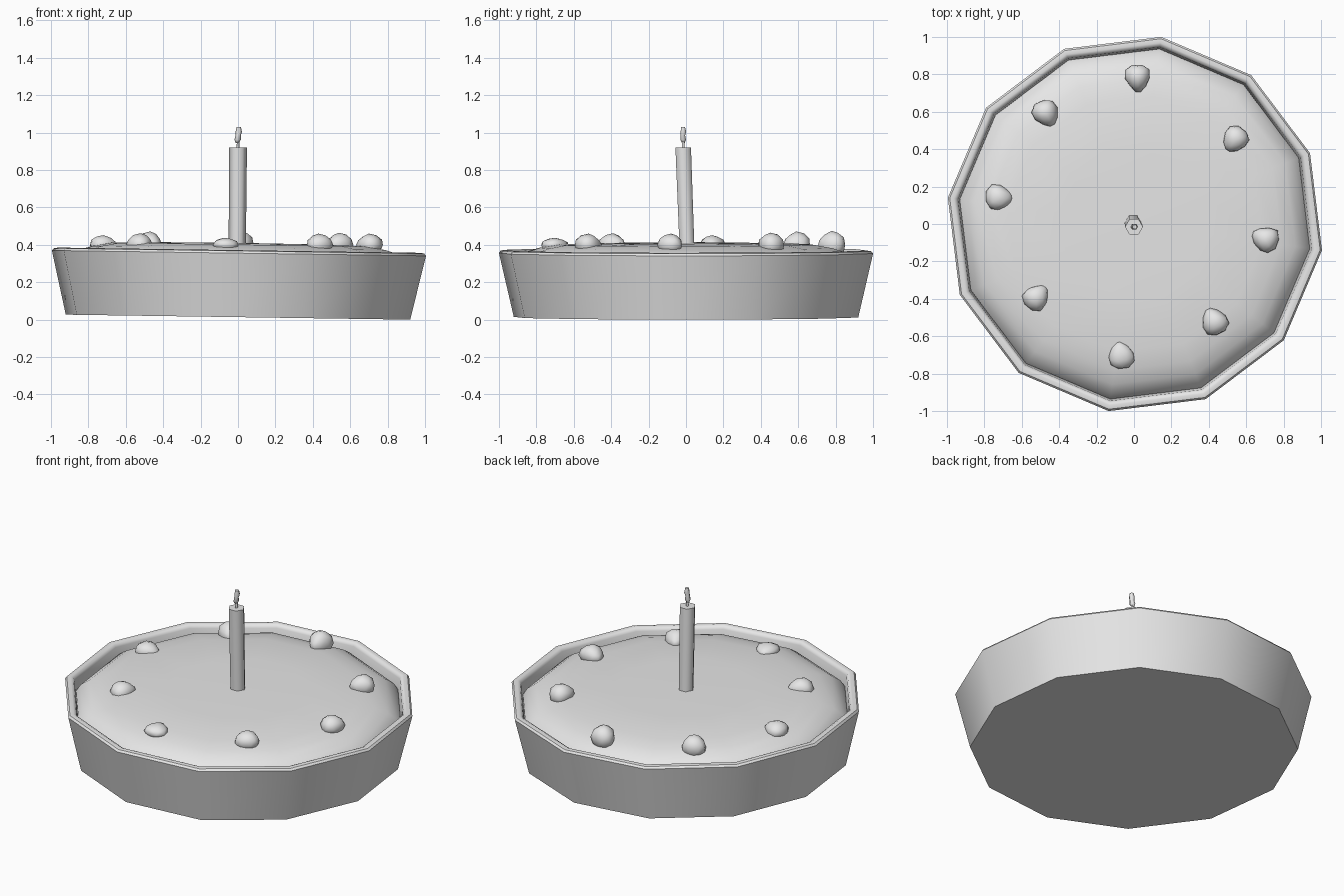
import bpy, bmesh, math, random
from mathutils import Vector, Matrix

random.seed(4)
SIDES = 12
TILT = Matrix.Translation((0, 0, 0.0135)) @ Matrix.Rotation(0.0145, 4, 'Y')

cube = bpy.data.objects.get("Cube")
if cube:
    bpy.data.objects.remove(cube, do_unlink=True)

mat = bpy.data.materials.new("plain_grey")
mat.use_nodes = True
GREY = (0.8, 0.8, 0.8, 1)
mat.diffuse_color = GREY
for node in mat.node_tree.nodes:
    if node.type == 'BSDF_PRINCIPLED':
        node.inputs["Base Color"].default_value = GREY


def finish(bm, name, sharp=40):
    bmesh.ops.recalc_face_normals(bm, faces=bm.faces)
    mesh = bpy.data.meshes.new(name)
    bm.to_mesh(mesh)
    bm.free()
    mesh.materials.append(mat)
    ob = bpy.data.objects.new(name, mesh)
    bpy.context.collection.objects.link(ob)
    bpy.ops.object.select_all(action='DESELECT')
    ob.select_set(True)
    bpy.context.view_layer.objects.active = ob
    bpy.ops.object.shade_smooth_by_angle(angle=math.radians(sharp))
    return ob


def lathe(profile, sides, start=0.0):
    """Rings of (radius, z, x, y), capped at both ends."""
    bm = bmesh.new()
    rings = []
    for r, z, *mid in profile:
        cx, cy = mid or (0, 0)
        angles = [start + math.tau * i / sides for i in range(sides)]
        rings.append([bm.verts.new((cx + r * math.cos(a), cy + r * math.sin(a), z))
                      for a in angles])
    for low, high in zip(rings, rings[1:]):
        for i in range(sides):
            j = (i + 1) % sides
            bm.faces.new((low[i], low[j], high[j], high[i]))
    bm.faces.new(rings[0][::-1])
    bm.faces.new(rings[-1])
    return bm


# Flared crust with a rounded rim
turn = math.radians(22)
crust = [(0.93, 0), (1.01, 0.342), (1.0, 0.354), (0.978, 0.358),
         (0.962, 0.35), (0.955, 0.335), (0.945, 0.26)]
bm = lathe(crust, SIDES, turn)
bm.transform(TILT)
finish(bm, "crust")

# Domed filling, falling away steeply inside the rim
filling = [(0.945, 0.27), (0.92, 0.31), (0.866, 0.347), (0.79, 0.37),
           (0.69, 0.388), (0.4, 0.395), (0.05, 0.397)]
bm = lathe(filling, SIDES, turn)
bm.transform(TILT)
finish(bm, "filling")

# Six-sided candle with a slight lean
bm = lathe([(0.046, 0.39, -0.004, 0.005), (0.048, 0.92, 0, -0.015)], 6)
finish(bm, "candle", 65)

# Wick with a thicker, uneven tip
finish(lathe([(0.008, 0.915, 0, -0.015), (0.007, 0.97, 0.002, -0.015)], 6), "wick", 65)
tip = [(0.009, 0.945, -0.004, -0.014), (0.017, 0.962, -0.002, -0.015),
       (0.014, 0.985, 0.001, -0.017), (0.017, 1.005, 0.004, -0.014),
       (0.012, 1.03, 0.004, -0.016)]
finish(lathe(tip, 6), "wick_tip", 65)

# Ring of lumpy berries, each tip turned towards the middle: x, y, top
BERRIES = [(0.02, 0.78, 0.475), (0.54, 0.45, 0.465), (0.70, -0.08, 0.46),
           (0.43, -0.52, 0.46), (-0.07, -0.70, 0.438), (-0.52, -0.39, 0.462),
           (-0.72, 0.14, 0.452), (-0.47, 0.59, 0.472)]
for n, (x, y, top) in enumerate(BERRIES):
    bm = bmesh.new()
    bmesh.ops.create_icosphere(bm, subdivisions=2, radius=1)
    for v in bm.verts:
        toward = v.co.x
        taper = 0.85 - 0.3 * toward
        rough = 1 + random.uniform(-0.05, 0.05)
        hump = 1 - 0.3 * max(0, toward)
        v.co = Vector((toward * 0.075 * rough, v.co.y * 0.078 * taper * rough,
                       v.co.z * (top - 0.4) * hump))
    yaw = math.atan2(-y, -x) + random.uniform(-0.3, 0.3)
    bm.transform(Matrix.Translation((x, y, 0.4)) @ Matrix.Rotation(yaw, 4, 'Z'))
    finish(bm, f"berry_{n + 1}", 60)
